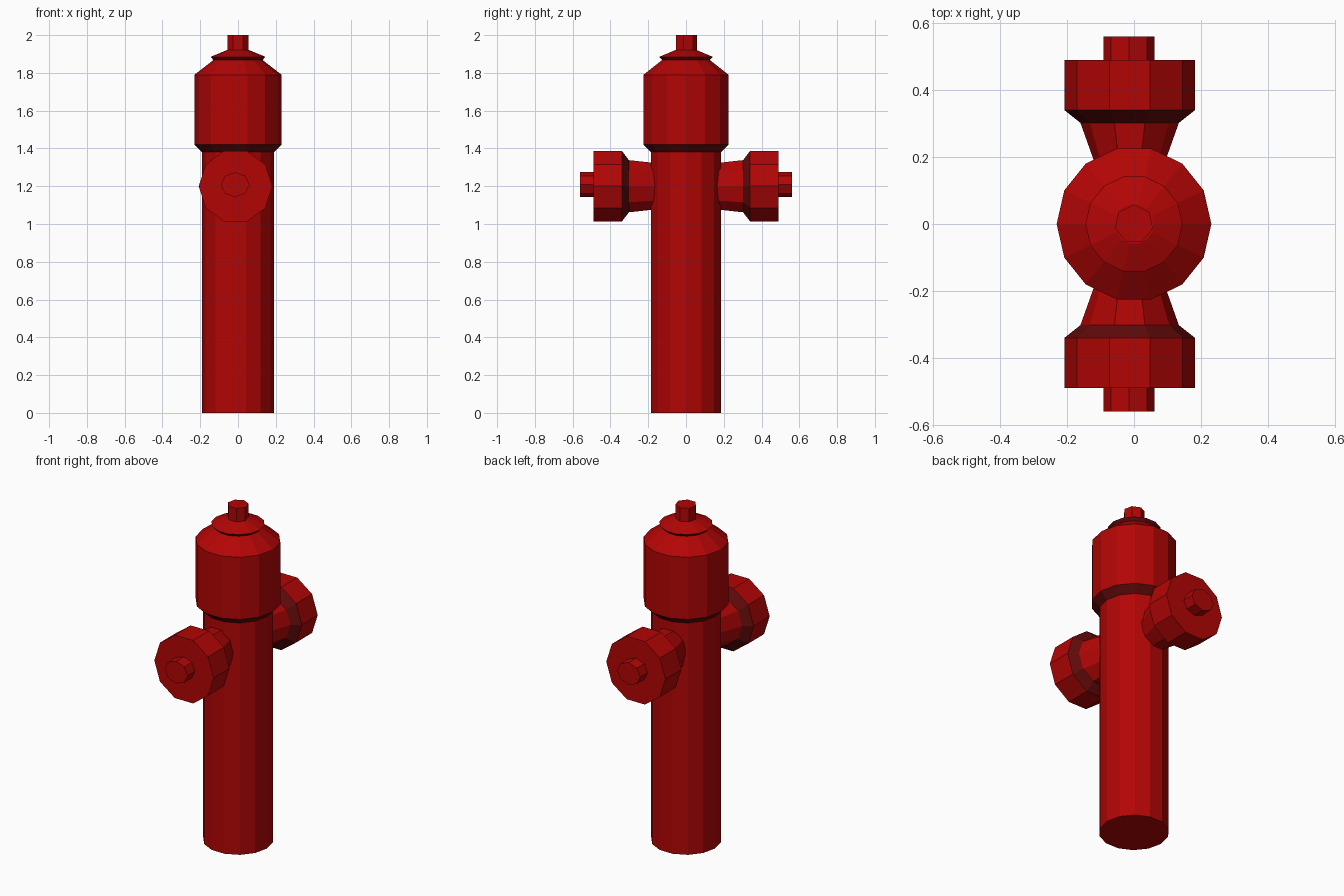
import bpy, bmesh, math

if "Cube" in bpy.data.objects:
    bpy.data.objects.remove(bpy.data.objects["Cube"])

red = bpy.data.materials.new("hydrant red")
red.diffuse_color = (0.45, 0.0015, 0.0015, 1)
red.use_nodes = True
red.node_tree.nodes["Principled BSDF"].inputs["Base Color"].default_value = red.diffuse_color
dark = bpy.data.materials.new("dark red")
dark.diffuse_color = (0.12, 0.003, 0.003, 1)
dark.use_nodes = True
dark.node_tree.nodes["Principled BSDF"].inputs["Base Color"].default_value = dark.diffuse_color


def lathe(name, rings, sides, axis="Z", centre=(0, 0), phase=0.0, mirror=False, dark_bands=()):
    """Capped faceted lathe; rings are (position along axis, radius u, radius v)."""
    bm = bmesh.new()
    loops = []
    for pos, ru, rv in rings:
        loop = []
        for i in range(sides):
            a = phase + 2 * math.pi * i / sides
            u = centre[0] + ru * math.cos(a)
            v = centre[1] + rv * math.sin(a)
            loop.append(bm.verts.new((u, v, pos) if axis == "Z" else (u, pos, v)))
        loops.append(loop)
    for k, (a, b) in enumerate(zip(loops, loops[1:])):
        for i in range(sides):
            j = (i + 1) % sides
            face = bm.faces.new((a[i], a[j], b[j], b[i]))
            face.material_index = 1 if k in dark_bands else 0
    bm.faces.new(loops[0])
    bm.faces.new(loops[-1])
    bmesh.ops.recalc_face_normals(bm, faces=bm.faces)
    mesh = bpy.data.meshes.new(name)
    bm.to_mesh(mesh)
    bm.free()
    mesh.materials.append(red)
    if dark_bands:
        mesh.materials.append(dark)
    obj = bpy.data.objects.new(name, mesh)
    bpy.context.collection.objects.link(obj)
    if mirror:
        mod = obj.modifiers.new("mirror", "MIRROR")
        mod.use_axis = (False, True, False)
        mod.use_mirror_merge = False
    return obj


def round_rings(points):
    return [(p, r, r) for p, r in points]


# barrel, wider bonnet and domed top, with dark undersides on the steps
lathe("barrel_and_bonnet", round_rings([
    (0, 0.19), (1.38, 0.19), (1.42, 0.231), (1.79, 0.231),
    (1.868, 0.13), (1.885, 0.145), (1.92, 0.06)]), 14, dark_bands=(1, 4))

# operating nut on top
lathe("top_nut", round_rings([(1.90, 0.058), (2.0, 0.058)]), 7, phase=math.pi / 2)

# front outlet neck and cap with dark inner bevel, mirrored to the back
lathe("outlet", [
    (-0.10, 0.075, 0.122), (-0.302, 0.147, 0.145), (-0.34, 0.195, 0.197),
    (-0.49, 0.195, 0.197)], 10, "Y", (-0.013, 1.2), mirror=True, dark_bands=(1,))

# outlet cap nut, mirrored to the back
lathe("outlet_nut", [(-0.48, 0.076, 0.066), (-0.56, 0.076, 0.066)],
      8, "Y", (-0.015, 1.208), mirror=True)
